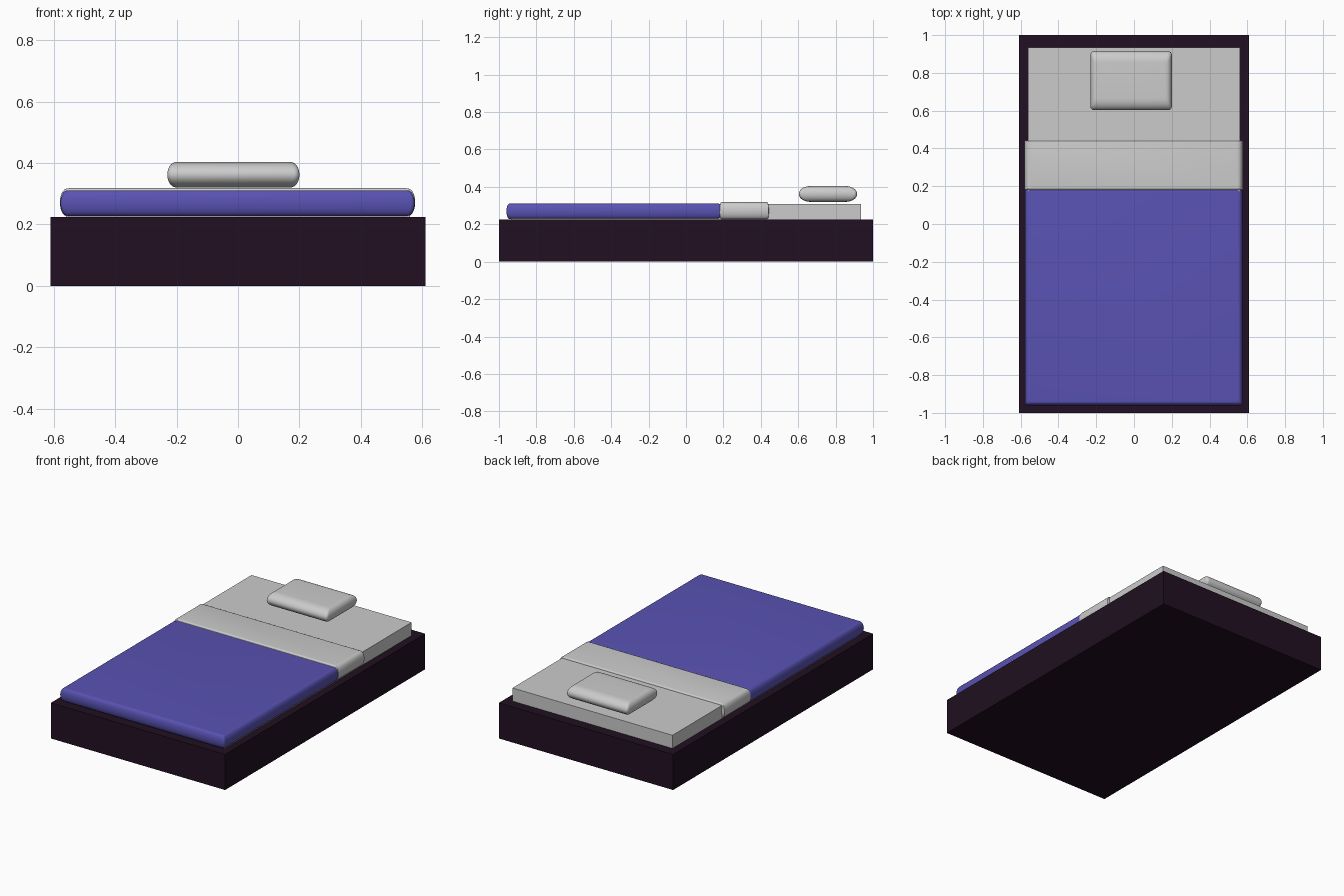
import bpy, bmesh, math

if "Cube" in bpy.data.objects:
    bpy.data.objects.remove(bpy.data.objects["Cube"])


def material(name, colour):
    m = bpy.data.materials.new(name)
    m.diffuse_color = (*colour, 1)
    m.use_nodes = True
    m.node_tree.nodes["Principled BSDF"].inputs["Base Color"].default_value = m.diffuse_color
    return m


def box(name, x, y, z, mat=None):
    bpy.ops.mesh.primitive_cube_add(size=1, location=(sum(x) / 2, sum(y) / 2, sum(z) / 2))
    o = bpy.context.object
    o.name = name
    o.scale = (x[1] - x[0], y[1] - y[0], z[1] - z[0])
    bpy.ops.object.transform_apply(location=False, rotation=False, scale=True)
    if mat:
        o.data.materials.append(mat)
    return o


def soft_slab(name, x, y, z, rx, ry, corner, power=(1, 1), mat=None, steps=14):
    """Stack of rounded rectangles whose edges curve in towards top and bottom."""
    cx, cy, cz = sum(x) / 2, sum(y) / 2, sum(z) / 2
    hx, hy, hz = (x[1] - x[0]) / 2, (y[1] - y[0]) / 2, (z[1] - z[0]) / 2
    bm = bmesh.new()
    rings = []
    for i in range(steps + 1):
        a = math.pi * (i / steps - 0.5)
        c = max(math.cos(a), 0)
        ex = hx - rx * (1 - c ** power[0]) - corner
        ey = hy - ry * (1 - c ** power[1]) - corner
        ring = []
        for q, (sx, sy) in enumerate([(1, 1), (-1, 1), (-1, -1), (1, -1)]):
            for k in range(6):
                t = math.pi / 2 * (q + k / 5)
                ring.append(bm.verts.new((cx + sx * ex + corner * math.cos(t),
                                          cy + sy * ey + corner * math.sin(t),
                                          cz + hz * math.sin(a))))
        rings.append(ring)
    n = len(rings[0])
    for lo, hi in zip(rings, rings[1:]):
        for j in range(n):
            k = (j + 1) % n
            bm.faces.new((lo[j], lo[k], hi[k], hi[j]))
    bm.faces.new(rings[0][::-1])
    bm.faces.new(rings[-1])
    me = bpy.data.meshes.new(name)
    bm.to_mesh(me)
    bm.free()
    o = bpy.data.objects.new(name, me)
    bpy.context.collection.objects.link(o)
    if mat:
        me.materials.append(mat)
    bpy.ops.object.select_all(action='DESELECT')
    o.select_set(True)
    bpy.context.view_layer.objects.active = o
    bpy.ops.object.shade_smooth_by_angle(angle=math.radians(40))
    return o


dark = material("dark_wood", (0.015, 0.005, 0.015))
blue = material("blue_cloth", (0.10, 0.085, 0.45))

# Base and mattress
box("bed_base", (-0.61, 0.61), (-1, 1), (0, 0.225), dark)
box("mattress", (-0.56, 0.56), (-0.935, 0.935), (0.225, 0.308))

# Blanket and the folded-over sheet
soft_slab("blanket", (-0.578, 0.575), (-0.96, 0.19), (0.228, 0.311), 0.025, 0.02, 0.012, (0.8, 0.8), blue)
soft_slab("sheet_fold", (-0.58, 0.577), (0.18, 0.443), (0.226, 0.318), 0.03, 0.01, 0.004, (0.8, 0.7))

# Pillow
soft_slab("pillow", (-0.23, 0.2), (0.603, 0.915), (0.32, 0.404), 0.035, 0.06, 0.018, (0.8, 1))
